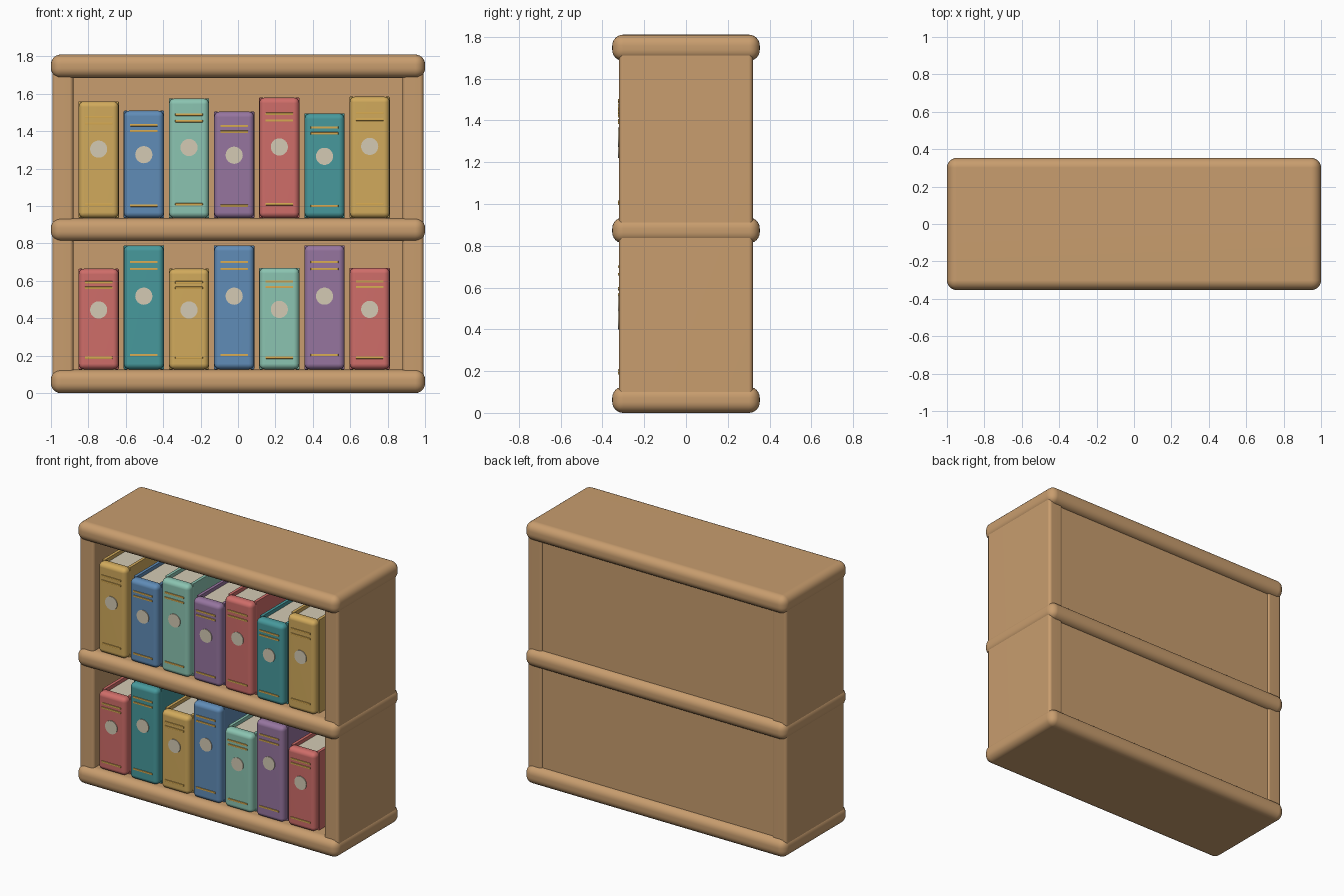
import bpy, bmesh, math
from mathutils import Matrix, Vector

cube = bpy.data.objects.get("Cube")
if cube:
    bpy.data.objects.remove(cube, do_unlink=True)


def material(name, *rgb):
    """Flat material from a 0-255 display colour."""
    lin = [((c / 255 + 0.055) / 1.055) ** 2.4 for c in rgb]
    m = bpy.data.materials.new(name)
    m.use_nodes = True
    m.diffuse_color = (*lin, 1)
    m.node_tree.nodes["Principled BSDF"].inputs["Base Color"].default_value = (*lin, 1)
    return m


WOOD = material("warm wood", 200, 157, 110)
PAPER = material("cream paper", 212, 202, 180)
TRIM = material("gold trim", 214, 170, 82)
CLOTH = {
    "gold": material("gold cloth", 209, 170, 92),
    "blue": material("blue cloth", 96, 140, 183),
    "mint": material("mint cloth", 139, 196, 177),
    "purple": material("purple cloth", 150, 117, 159),
    "red": material("red cloth", 207, 109, 105),
    "teal": material("teal cloth", 71, 153, 156),
}


def add_box(bm, x, y, z, bevel=0.0, segments=4):
    """Box between the (min, max) pairs x, y, z, with rounded edges."""
    part = bmesh.new()
    size = [b - a for a, b in (x, y, z)]
    centre = Vector([(a + b) / 2 for a, b in (x, y, z)])
    bmesh.ops.create_cube(part, size=1, matrix=Matrix.Translation(centre) @ Matrix.Diagonal((*size, 1)))
    if bevel:
        bmesh.ops.bevel(part, geom=part.edges[:], offset=bevel, segments=segments,
                        profile=0.5, affect='EDGES')
    temp = bpy.data.meshes.new("temp")
    part.to_mesh(temp)
    part.free()
    bm.from_mesh(temp)
    bpy.data.meshes.remove(temp)


def finish(bm, name, mat):
    mesh = bpy.data.meshes.new(name)
    bm.to_mesh(mesh)
    bm.free()
    mesh.materials.append(mat)
    obj = bpy.data.objects.new(name, mesh)
    bpy.context.collection.objects.link(obj)
    bpy.ops.object.select_all(action='DESELECT')
    obj.select_set(True)
    bpy.context.view_layer.objects.active = obj
    bpy.ops.object.shade_smooth_by_angle(angle=math.radians(40))
    obj.modifiers.new("Weighted Normal", 'WEIGHTED_NORMAL').keep_sharp = True
    return obj


def box(name, mat, x, y, z, bevel=0.0, segments=4):
    bm = bmesh.new()
    add_box(bm, x, y, z, bevel, segments)
    return finish(bm, name, mat)


# Case: three rounded boards, two sides and a back
for name, z in (("bottom_board", (0, 0.125)), ("middle_shelf", (0.812, 0.935)),
                ("top_board", (1.685, 1.81))):
    box(name, WOOD, (-1, 1), (-0.353, 0.353), z, 0.052, 6)
for name, x in (("right_side", (-0.992, -0.88)), ("left_side", (0.88, 0.992))):
    box(name, WOOD, x, (-0.32, 0.32), (0.06, 1.75), 0.02)
box("back_panel", WOOD, (-0.9, 0.9), (0.25, 0.31), (0.06, 1.75))


def book(name, cloth, x, base, top):
    h = top - base
    front = -0.32
    # Cover: rounded spine and two boards
    bm = bmesh.new()
    add_box(bm, (x - 0.107, x + 0.107), (front, front + 0.075), (base, top), 0.03)
    for s in (-1, 1):
        edges = sorted((x + s * 0.085, x + s * 0.108))
        add_box(bm, edges, (front + 0.05, 0.2), (base, top), 0.005, 2)
    finish(bm, name + "_cover", cloth)
    # Page block
    box(name + "_pages", PAPER, (x - 0.09, x + 0.09), (front + 0.05, 0.18),
        (base + 0.015, top - 0.025))
    # Spine bands
    bm = bmesh.new()
    for f in (0.115, 0.81, 0.865):
        z = base + f * h
        add_box(bm, (x - 0.074, x + 0.074), (front - 0.005, front + 0.01),
                (z - 0.006, z + 0.006), 0.002, 2)
    finish(bm, name + "_bands", TRIM)
    # Round label
    bm = bmesh.new()
    place = Matrix.Translation((x, front, base + 0.59 * h)) @ Matrix.Rotation(math.pi / 2, 4, 'X')
    bmesh.ops.create_cone(bm, cap_ends=True, segments=24, radius1=0.046, radius2=0.046,
                          depth=0.009, matrix=place)
    finish(bm, name + "_label", PAPER)


ROWS = {
    "upper": (0.936, "gold blue mint purple red teal gold",
              (1.56, 1.51, 1.575, 1.505, 1.58, 1.495, 1.585)),
    "lower": (0.127, "red teal gold blue mint purple red",
              (0.665, 0.79, 0.665, 0.79, 0.67, 0.79, 0.67)),
}
for row, (base, colours, tops) in ROWS.items():
    for i, (colour, top) in enumerate(zip(colours.split(), tops)):
        book(f"{row}_book_{i + 1}", CLOTH[colour], -0.745 + 0.2415 * i, base, top)
